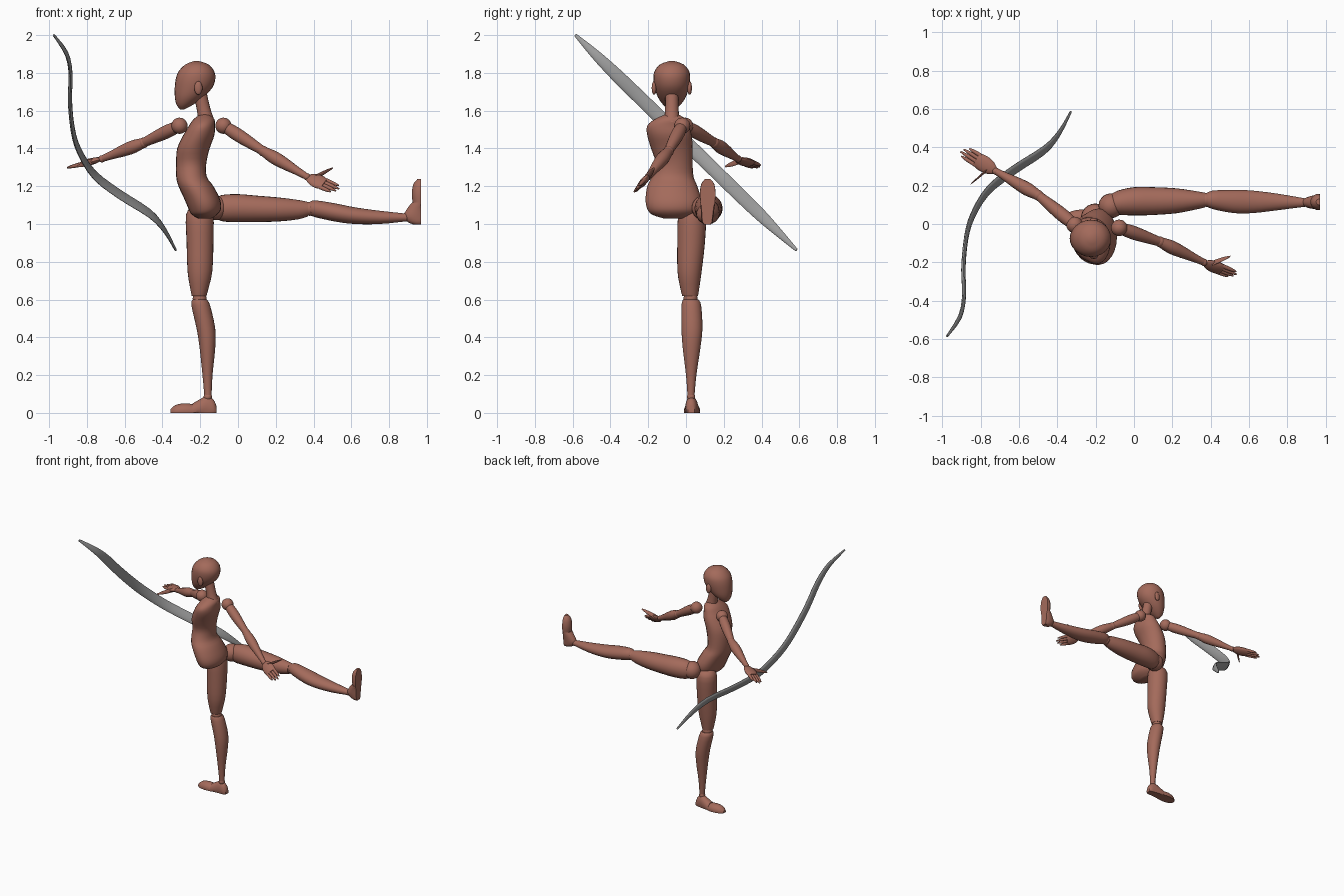
import bpy, bmesh, math
from mathutils import Vector

if "Cube" in bpy.data.objects:
    bpy.data.objects.remove(bpy.data.objects["Cube"])


def material(name, rgb):
    mat = bpy.data.materials.new(name)
    mat.use_nodes = True
    mat.diffuse_color = (*rgb, 1)
    mat.node_tree.nodes["Principled BSDF"].inputs["Base Color"].default_value = (*rgb, 1)
    return mat


CLAY = material("terracotta", (0.37, 0.145, 0.105))
STEEL = material("grey", (0.33, 0.33, 0.33))


def finish(name, bm, mat):
    bmesh.ops.recalc_face_normals(bm, faces=bm.faces)
    mesh = bpy.data.meshes.new(name)
    bm.to_mesh(mesh)
    bm.free()
    mesh.materials.append(mat)
    obj = bpy.data.objects.new(name, mesh)
    bpy.context.collection.objects.link(obj)
    bpy.ops.object.select_all(action="DESELECT")
    obj.select_set(True)
    bpy.context.view_layer.objects.active = obj
    bpy.ops.object.shade_smooth_by_angle(angle=math.radians(40))
    return obj


def smooth_rows(rows, steps=3):
    """Catmull-Rom interpolation of equal-length tuples."""
    out = []
    for i in range(len(rows) - 1):
        quad = [rows[max(i - 1, 0)], rows[i], rows[i + 1], rows[min(i + 2, len(rows) - 1)]]
        for k in range(steps):
            t = k / steps
            out.append([b + t / 2 * (c - a + t * (2*a - 5*b + 4*c - d + t * (3*(b - c) + d - a)))
                        for a, b, c, d in zip(*quad)])
    return out + [list(rows[-1])]


def sweep(name, stations, mat=CLAY, sides=24, clamp=None):
    """Skin elliptical rings given as (centre, half axis, half axis)."""
    bm = bmesh.new()
    rings = []
    for c, u, v in stations:
        ring = []
        for k in range(sides):
            a = math.tau * k / sides
            p = c + u * math.cos(a) + v * math.sin(a)
            if clamp:
                axis, low, high = clamp
                p[axis] = min(max(p[axis], low), high)
            ring.append(bm.verts.new(p))
        rings.append(ring)
    for r, s in zip(rings, rings[1:]):
        for k in range(sides):
            j = (k + 1) % sides
            bm.faces.new((r[k], r[j], s[j], s[k]))
    bm.faces.new(rings[0][::-1])
    bm.faces.new(rings[-1])
    return finish(name, bm, mat)


def body(name, axis, rows, clamp=None):
    """Loft from rows of (height along axis, low, high, low, high)."""
    def place(a, b, t):
        return Vector((a, b, t)) if axis == "z" else Vector((t, a, b))
    stations = []
    for t, a0, a1, b0, b1 in smooth_rows(rows):
        stations.append((place((a0 + a1) / 2, (b0 + b1) / 2, t),
                         place((a1 - a0) / 2, 0, 0), place(0, (b1 - b0) / 2, 0)))
    return sweep(name, stations, clamp=clamp)


def rod(name, p, q, radii, side=None, flat=1.0):
    """Limb from p to q; radii are spread evenly along it."""
    d = (q - p).normalized()
    s = side or d.cross(Vector((0, 0, 1))).normalized()
    n = d.cross(s).normalized()
    rows = smooth_rows([(i / (len(radii) - 1), r) for i, r in enumerate(radii)])
    return sweep(name, [(p.lerp(q, t), s * r, n * r * flat) for t, r in rows], sides=16)


def ball(name, centre, radius, scale=(1, 1, 1)):
    bm = bmesh.new()
    bmesh.ops.create_uvsphere(bm, u_segments=20, v_segments=12, radius=radius)
    bmesh.ops.scale(bm, vec=Vector(scale), verts=bm.verts)
    bmesh.ops.translate(bm, vec=Vector(centre), verts=bm.verts)
    return finish(name, bm, CLAY)


# Head, ears and neck
HEAD_Y = -0.075
skull = [(1.606, -.305, -.285, .015), (1.63, -.325, -.24, .045), (1.67, -.334, -.185, .073),
         (1.72, -.335, -.137, .09), (1.77, -.329, -.12, .097), (1.81, -.313, -.127, .091),
         (1.845, -.278, -.157, .062), (1.862, -.235, -.205, .016)]
body("head", "z", [(z, a, b, HEAD_Y - w, HEAD_Y + w) for z, a, b, w in skull])
for label, sign in (("left", -1), ("right", 1)):
    ball(label + "_ear", (-.21, HEAD_Y + sign * .094, 1.72), .036, (.6, .35, 1))
rod("neck", Vector((-.205, HEAD_Y, 1.71)), Vector((-.165, HEAD_Y, 1.53)), [.036, .035, .037, .045])

# Torso and pelvis
body("torso", "z", [
    (1.03, -.21, -.14, -.12, .0), (1.05, -.245, -.11, -.18, .05), (1.08, -.262, -.09, -.205, .075),
    (1.13, -.283, -.095, -.214, .08), (1.2, -.315, -.13, -.205, .06), (1.25, -.327, -.165, -.18, .04),
    (1.32, -.328, -.168, -.16, .035), (1.4, -.322, -.15, -.185, .035), (1.47, -.29, -.125, -.205, .03),
    (1.52, -.26, -.123, -.205, .015), (1.555, -.235, -.125, -.165, .0), (1.58, -.2, -.15, -.11, -.04)])

# Standing leg
body("standing_thigh", "z", [
    (1.09, -.24, -.15, .0, .07), (1.05, -.275, -.13, -.04, .105), (.9, -.272, -.13, -.046, .1),
    (.75, -.267, -.136, -.045, .083), (.66, -.253, -.156, -.03, .07), (.62, -.245, -.167, -.02, .064)])
ball("standing_knee", (-.203, .024, .605), .037)
body("standing_shin", "z", [
    (.6, -.24, -.165, -.015, .065), (.57, -.247, -.148, -.024, .08), (.45, -.22, -.121, -.024, .087),
    (.35, -.204, -.12, -.018, .077), (.2, -.188, -.135, .0, .055), (.09, -.178, -.14, .008, .045)])
ball("standing_ankle", (-.16, .027, .085), .022)
SOLE = (2, 0, 1)
body("standing_heel", "x", [
    (-.115, .01, .045, -.02, .04), (-.13, .0, .055, -.03, .07), (-.165, -.003, .062, -.03, .09),
    (-.205, -.006, .068, -.03, .07), (-.24, -.008, .072, -.03, .05)], SOLE)
body("standing_toes", "x", [
    (-.235, -.008, .07, -.03, .045), (-.28, -.012, .075, -.03, .051), (-.33, -.005, .065, -.03, .042),
    (-.358, .015, .045, -.01, .02)], SOLE)

# Raised leg
ball("raised_hip", (-.12, .095, 1.085), .065)
body("raised_thigh", "x", [
    (-.14, .07, .14, 1.05, 1.12), (-.09, .05, .172, 1.016, 1.152), (0, .045, .192, 1.01, 1.158),
    (.1, .047, .192, 1.01, 1.15), (.22, .056, .186, 1.014, 1.14), (.32, .075, .172, 1.025, 1.127),
    (.37, .087, .163, 1.04, 1.117)])
ball("raised_knee", (.38, .126, 1.08), .037)
body("raised_shin", "x", [
    (.375, .095, .158, 1.05, 1.115), (.41, .078, .174, 1.036, 1.125), (.52, .057, .178, 1.012, 1.108),
    (.62, .057, .174, 1.0, 1.088), (.75, .072, .158, 1.0, 1.07), (.89, .09, .134, 1.014, 1.055)])
ball("raised_ankle", (.885, .112, 1.035), .023)
KICK_SOLE = (0, 0, .97)
body("raised_heel", "z", [
    (.997, .93, .98, .095, .13), (1.01, .9, 1.0, .085, .14), (1.04, .876, 1.0, .08, .145),
    (1.08, .895, 1.0, .078, .15), (1.115, .922, 1.0, .075, .155)], KICK_SOLE)
body("raised_toes", "z", [
    (1.11, .925, 1.0, .077, .153), (1.16, .92, 1.0, .073, .157), (1.21, .928, 1.0, .08, .15),
    (1.238, .95, .98, .1, .13)], KICK_SOLE)


def arm(label, shoulder, elbow, wrist, tip, thumb_tip):
    shoulder, elbow, wrist, tip, thumb_tip = map(Vector, (shoulder, elbow, wrist, tip, thumb_tip))
    ball(label + "_shoulder", shoulder, .043)
    rod(label + "_upper_arm", shoulder, elbow, [.028, .035, .034, .029, .024])
    ball(label + "_elbow", elbow, .028)
    rod(label + "_forearm", elbow, wrist, [.026, .035, .031, .023, .017])
    ball(label + "_wrist", wrist, .019)
    # Hand: flat palm, four fingers and a thumb
    d = tip - wrist
    axis = d.normalized()
    side = thumb_tip - wrist
    side = (side - axis * side.dot(axis)).normalized()
    rod(label + "_palm", wrist, wrist + d * .56, [.016, .034, .042, .043, .036], side, .42)
    for i, reach in enumerate((.93, 1, .96, .85)):
        shift = side * (.028 - .019 * i)
        rod(f"{label}_finger_{i + 1}", wrist + d * .5 + shift, wrist + d * reach + shift,
            [.011, .0105, .009, .004], side)
    rod(label + "_thumb", wrist + d * .2 + side * .015, thumb_tip, [.015, .015, .012, .005], side)


arm("left", (-.077, -.02, 1.52), (.135, -.093, 1.385), (.365, -.2, 1.25),
    (.53, -.268, 1.18), (.5, -.17, 1.295))
arm("right", (-.31, -.005, 1.52), (-.5, .15, 1.43), (-.72, .275, 1.345),
    (-.9, .385, 1.3), (-.85, .21, 1.305))

# Bow: flat tapered blade following a recurve path in a slanted sheet
path = smooth_rows([
    (-.975, 2.0, .008), (-.907, 1.9, .025), (-.886, 1.79, .034), (-.89, 1.66, .036),
    (-.875, 1.5, .037), (-.84, 1.385, .037), (-.76, 1.26, .036), (-.627, 1.157, .036),
    (-.468, 1.056, .033), (-.39, .97, .024), (-.33, .862, .008)])
points = [Vector((x, -.585 + (2 - z) * 1.028, z)) for x, z, w in path]
WIDE = Vector((0, .7, .72)).normalized()
blade = []
for i, p in enumerate(points):
    run = points[min(i + 1, len(points) - 1)] - points[max(i - 1, 0)]
    half = path[i][2]
    blade.append((p, WIDE * half, run.cross(WIDE).normalized() * (.004 + half * .2)))
sweep("bow", blade, STEEL, sides=12)
